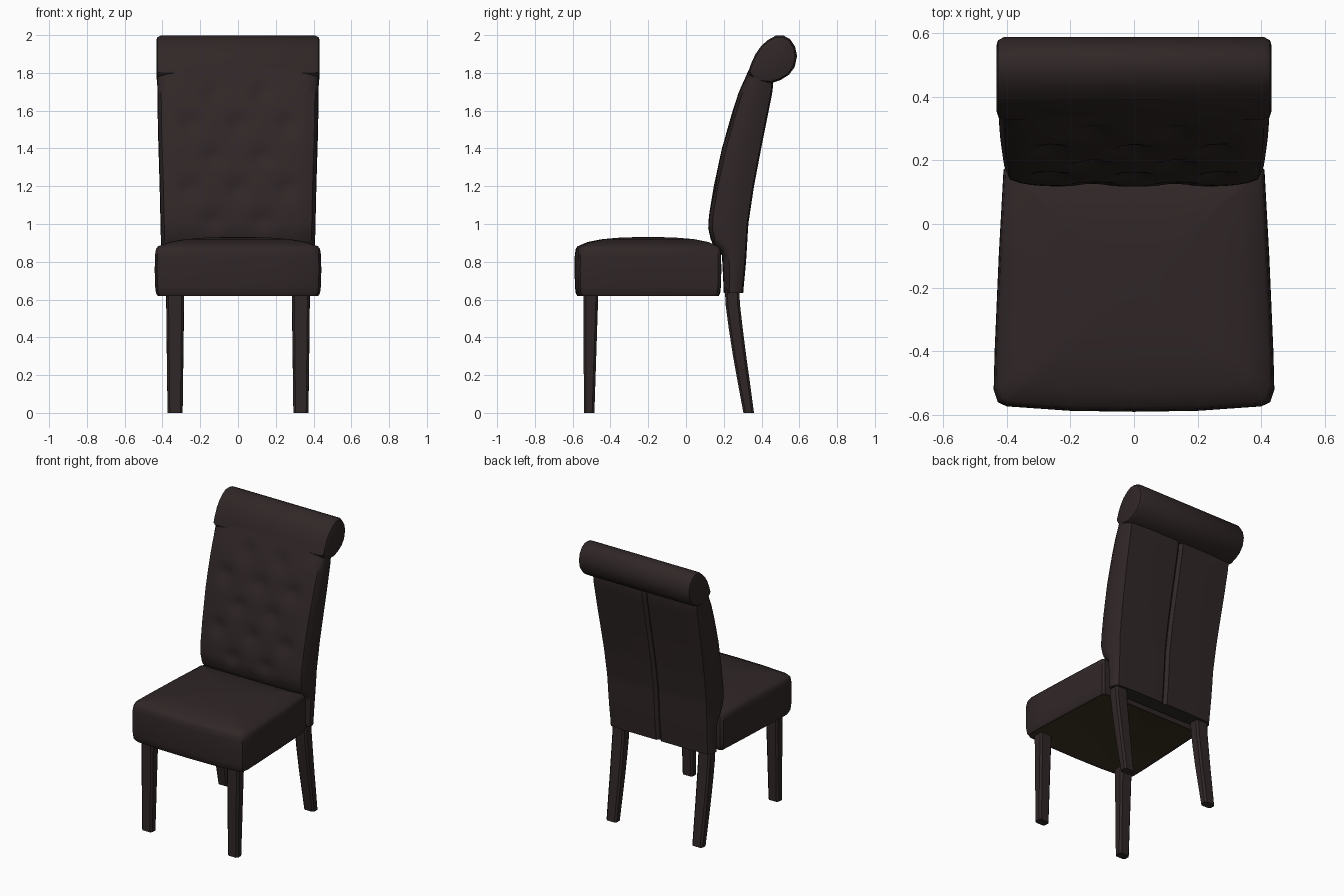
import bpy, bmesh, math

if "Cube" in bpy.data.objects:
    bpy.data.objects.remove(bpy.data.objects["Cube"])


def material(name, rgb):
    m = bpy.data.materials.new(name)
    m.diffuse_color = (*rgb, 1)
    m.use_nodes = True
    m.node_tree.nodes["Principled BSDF"].inputs["Base Color"].default_value = m.diffuse_color
    return m


LEATHER = material("dark brown leather", (0.030, 0.020, 0.020))
LINING = material("olive lining", (0.042, 0.032, 0.015))


def loft(name, rings, angle=35, bottom_mat=0):
    """Skin a list of equal-length closed rings and cap both ends."""
    bm = bmesh.new()
    rows = [[bm.verts.new(p) for p in ring] for ring in rings]
    n = len(rows[0])
    for a, b in zip(rows, rows[1:]):
        for i in range(n):
            j = (i + 1) % n
            bm.faces.new((a[i], a[j], b[j], b[i]))
    bm.faces.new(rows[0]).material_index = bottom_mat
    bm.faces.new(rows[-1])
    bmesh.ops.recalc_face_normals(bm, faces=bm.faces)
    me = bpy.data.meshes.new(name)
    bm.to_mesh(me)
    bm.free()
    me.materials.append(LEATHER)
    me.materials.append(LINING)
    ob = bpy.data.objects.new(name, me)
    bpy.context.collection.objects.link(ob)
    bpy.ops.object.select_all(action='DESELECT')
    ob.select_set(True)
    bpy.context.view_layer.objects.active = ob
    bpy.ops.object.shade_smooth_by_angle(angle=math.radians(angle))
    return ob


def lerp(table, z):
    for (z0, v0), (z1, v1) in zip(table, table[1:]):
        if z <= z1:
            return v0 + (v1 - v0) * (z - z0) / (z1 - z0)
    return table[-1][1]


# Seat: tapered outline with a bowed front and a domed top
half = [(0.0, -0.59), (0.2, -0.587), (0.40, -0.573), (0.428, -0.56), (0.441, -0.52),
        (0.438, -0.40), (0.425, -0.1), (0.410, 0.17), (0.395, 0.185), (0.2, 0.187), (0, 0.187)]
outline = half + [(-x, y) for x, y in half[-2:0:-1]]
levels = [(0.625, 0.93), (0.62, 0.965), (0.635, 0.985), (0.67, 0.995), (0.75, 1), (0.83, 0.998),
          (0.868, 0.985), (0.882, 0.96), (0.905, 0.82), (0.92, 0.62), (0.928, 0.38), (0.931, 0.12)]
loft("seat", [[(x * s, -0.2 + (y + 0.2) * s, z) for x, y in outline] for z, s in levels],
     bottom_mat=1)

# Backrest: rings going up, with button dimples in front and a seam groove behind
FRONT = [(0.64, 0.20), (0.84, 0.19), (0.90, 0.135), (0.98, 0.117), (1.05, 0.122), (1.2, 0.147),
         (1.4, 0.19), (1.6, 0.247), (1.7, 0.28), (1.8, 0.325), (1.9, 0.37)]
REAR = [(0.64, 0.30), (0.8, 0.315), (1.0, 0.327), (1.2, 0.357), (1.4, 0.395), (1.7, 0.455),
        (1.9, 0.47)]
WIDE = [(0.64, 0.40), (0.9, 0.408), (1.2, 0.415), (1.5, 0.424), (1.9, 0.43)]
buttons = [(x, 1.02 + 0.17 * r) for r in range(5)
           for x in ((-0.26, 0, 0.26) if r % 2 else (-0.13, 0.13))]


def dimple(x, z):
    return sum(0.024 * math.exp(-((x - a) ** 2 + (z - b) ** 2) / 0.0022) for a, b in buttons)


rings = []
ROWS, COLS = 44, 24
for r in range(ROWS + 1):
    z = 0.635 + 1.255 * r / ROWS
    yf, yb, w = lerp(FRONT, max(z, 0.64)), lerp(REAR, max(z, 0.64)), lerp(WIDE, max(z, 0.64))
    d = yb - yf
    ring = []
    for c in range(COLS + 1):
        u = 2 * c / COLS - 1
        x = u * (w - 0.02)
        ring.append((x, yf + dimple(x, z) + 0.022 * u ** 8, z))
    side = [(w - 0.003, yf + d * 0.3), (w, yf + d * 0.5), (w - 0.008, yf + d * 0.75)]
    ring += [(x, y, z) for x, y in side]
    for x, dy in ((w - 0.025, -0.004), (0.25, 0.003), (0.02, 0.003), (0.0, -0.015),
                  (-0.02, 0.003), (-0.25, 0.003), (0.025 - w, -0.004)):
        ring.append((x, yb + dy, z))
    ring += [(-x, y, z) for x, y in reversed(side)]
    rings.append(ring)
loft("backrest", rings, 40)

# Scrolled top roll with slightly bulging ends
roll = [(0.328, 1.80), (0.345, 1.85), (0.368, 1.90), (0.40, 1.945), (0.435, 1.975), (0.475, 1.997),
        (0.515, 1.998), (0.55, 1.98), (0.577, 1.94), (0.588, 1.89), (0.575, 1.83), (0.545, 1.79),
        (0.50, 1.762), (0.45, 1.745), (0.39, 1.75), (0.35, 1.77)]
stations = [(-0.432, 0.80), (-0.427, 0.92), (-0.407, 1.0), (0.407, 1.0), (0.427, 0.92), (0.432, 0.80)]
loft("top_roll", [[(x, 0.46 + (y - 0.46) * s, 1.87 + (z - 1.87) * s) for y, z in roll]
                  for x, s in stations])


# Legs: square section with chamfered corners, swept through (y, z, half x, half y) stops
def leg(name, cx, stops):
    rings = []
    for y, z, hx, hy in stops:
        k = 0.012
        q = [(hx, hy - k), (hx - k, hy), (k - hx, hy), (-hx, hy - k),
             (-hx, k - hy), (k - hx, -hy), (hx - k, -hy), (hx, k - hy)]
        rings.append([(cx + a, y + b, z) for a, b in q])
    loft(name, rings, 30)


for tag, s in (("left", -1), ("right", 1)):
    leg("front_leg_" + tag, s * 0.333,
        [(-0.513, 0, 0.040, 0.028), (-0.503, 0.64, 0.047, 0.039)])
    leg("rear_leg_" + tag, s * 0.333,
        [(0.332, 0, 0.040, 0.028), (0.308, 0.15, 0.042, 0.032), (0.284, 0.30, 0.044, 0.035),
         (0.263, 0.45, 0.046, 0.037), (0.248, 0.57, 0.047, 0.038), (0.244, 0.65, 0.047, 0.038)])
